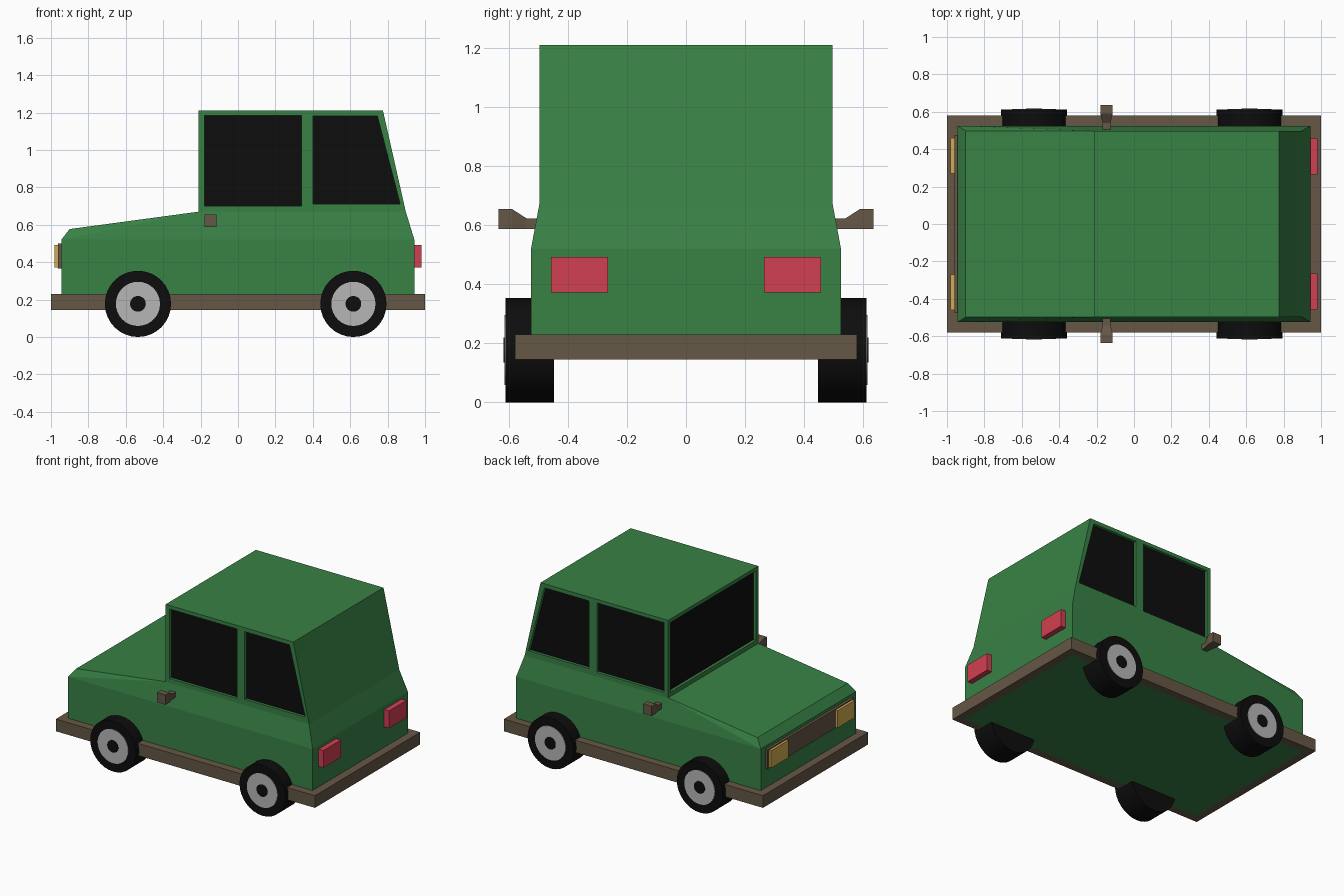
import bpy, bmesh, math
from mathutils import Matrix

if "Cube" in bpy.data.objects:
    bpy.data.objects.remove(bpy.data.objects["Cube"])


def material(name, r, g, b):
    m = bpy.data.materials.new(name)
    m.diffuse_color = (r, g, b, 1)
    m.use_nodes = True
    m.node_tree.nodes["Principled BSDF"].inputs["Base Color"].default_value = m.diffuse_color
    return m


GREEN = material("green paint", 0.04, 0.22, 0.06)
BROWN = material("brown trim", 0.13, 0.095, 0.06)
BLACK = material("black", 0.004, 0.004, 0.004)
SILVER = material("hub grey", 0.47, 0.47, 0.47)
RED = material("red lamp", 0.65, 0.05, 0.085)
YELLOW = material("yellow lamp", 0.65, 0.42, 0.08)


def finish(name, bm, mat):
    bmesh.ops.recalc_face_normals(bm, faces=bm.faces[:])
    me = bpy.data.meshes.new(name)
    bm.to_mesh(me)
    bm.free()
    ob = bpy.data.objects.new(name, me)
    bpy.context.collection.objects.link(ob)
    if mat:
        me.materials.append(mat)
    return ob


def loft(bm, rings):
    """Skin a list of closed rings and cap both ends."""
    vs = [[bm.verts.new(p) for p in r] for r in rings]
    n = len(vs[0])
    for a, b in zip(vs, vs[1:]):
        for i in range(n):
            bm.faces.new((a[i], a[(i + 1) % n], b[(i + 1) % n], b[i]))
    bm.faces.new(vs[0])
    bm.faces.new(vs[-1])


def add_prism(bm, xz, y0, y1):
    loft(bm, [[(x, y, z) for x, z in xz] for y in (y0, y1)])


def rect(x0, x1, z0, z1):
    return [(x0, z0), (x1, z0), (x1, z1), (x0, z1)]


def prism(name, xz, y0, y1, mat):
    bm = bmesh.new()
    add_prism(bm, xz, y0, y1)
    return finish(name, bm, mat)


# Body shell: outline points (x, z, half width), bridged left to right
outline = [(-0.945, 0.145, 0.525), (-0.945, 0.52, 0.525), (-0.90, 0.577, 0.498),
           (-0.21, 0.67, 0.497), (-0.21, 1.21, 0.497), (0.775, 1.21, 0.497),
           (0.897, 0.67, 0.497), (0.943, 0.52, 0.525), (0.943, 0.145, 0.525)]
bm = bmesh.new()
sides = [[bm.verts.new((x, s * w, z)) for x, z, w in outline] for s in (-1, 1)]
for v in sides:
    for idx in ((0, 1, 7, 8), (1, 2, 3), (1, 3, 6, 7), (3, 4, 5, 6)):
        bm.faces.new([v[i] for i in idx])
a, b = sides
for i in range(9):
    j = (i + 1) % 9
    bm.faces.new((a[i], a[j], b[j], b[i]))
body = finish("body", bm, GREEN)

# Window recesses and dark panes
windows = {"front_side_window": rect(-0.18, 0.34, 0.70, 1.185),
           "rear_side_window": [(0.40, 0.71), (0.867, 0.71), (0.745, 1.182), (0.40, 1.182)]}
cut = bmesh.new()
for name, shape in windows.items():
    for s in (-1, 1):
        add_prism(cut, shape, s * 0.475, s * 0.55)
        prism(name, shape, s * 0.465, s * 0.477, BLACK)
add_prism(cut, rect(-0.26, -0.188, 0.70, 1.185), -0.472, 0.472)
prism("windscreen", rect(-0.19, -0.18, 0.70, 1.185), -0.472, 0.472, BLACK)
cutter = finish("window_cutter", cut, GREEN)
cutter.hide_render = True
cutter.hide_viewport = True
mod = body.modifiers.new("windows", 'BOOLEAN')
mod.operation = 'DIFFERENCE'
mod.solver = 'EXACT'
mod.object = cutter

# Bumper strip around the base
for s in (-1, 1):
    prism("side_bumper", rect(-1, 1, 0.145, 0.23), s * 0.525, s * 0.58, BROWN)
prism("front_bumper", rect(-1, -0.945, 0.145, 0.23), -0.525, 0.525, BROWN)
prism("rear_bumper", rect(0.943, 1, 0.145, 0.23), -0.525, 0.525, BROWN)

# Grille and lamps
prism("grille", rect(-0.963, -0.94, 0.365, 0.50), -0.475, 0.475, BROWN)
for s in (-1, 1):
    prism("headlamp", rect(-0.98, -0.955, 0.372, 0.493), s * 0.27, s * 0.46, YELLOW)
    prism("tail_lamp", rect(0.935, 0.98, 0.372, 0.493), s * 0.265, s * 0.457, RED)

# Door mirrors: narrow stalk flaring into a square head
for s in (-1, 1):
    bm = bmesh.new()
    loft(bm, [[(-0.147 + dx, s * y, z) for dx, z in rect(-h, h, 0.587, top)]
              for y, h, top in ((0.49, 0.021, 0.623), (0.54, 0.021, 0.623),
                                (0.59, 0.033, 0.655), (0.635, 0.033, 0.655))])
    finish("door_mirror", bm, BROWN)


# Wheels: tyre, hub disc and centre cap
def disc(name, x, s, r, y0, y1, mat):
    bm = bmesh.new()
    bmesh.ops.create_cone(bm, cap_ends=True, segments=32, radius1=r, radius2=r,
                          depth=y1 - y0,
                          matrix=Matrix.Translation((x, s * (y0 + y1) / 2, 0.177))
                          @ Matrix.Rotation(math.pi / 2, 4, 'X'))
    ob = finish(name, bm, mat)
    for p in ob.data.polygons:
        p.use_smooth = len(p.vertices) == 4
    for e in ob.data.edges:
        va, vb = (ob.data.vertices[i].co for i in e.vertices)
        e.use_edge_sharp = abs(va.y - vb.y) < 1e-5


for x in (-0.535, 0.617):
    for s in (-1, 1):
        disc("tyre", x, s, 0.177, 0.447, 0.612, BLACK)
        disc("hub", x, s, 0.118, 0.56, 0.615, SILVER)
        disc("hub_cap", x, s, 0.042, 0.56, 0.618, BLACK)
